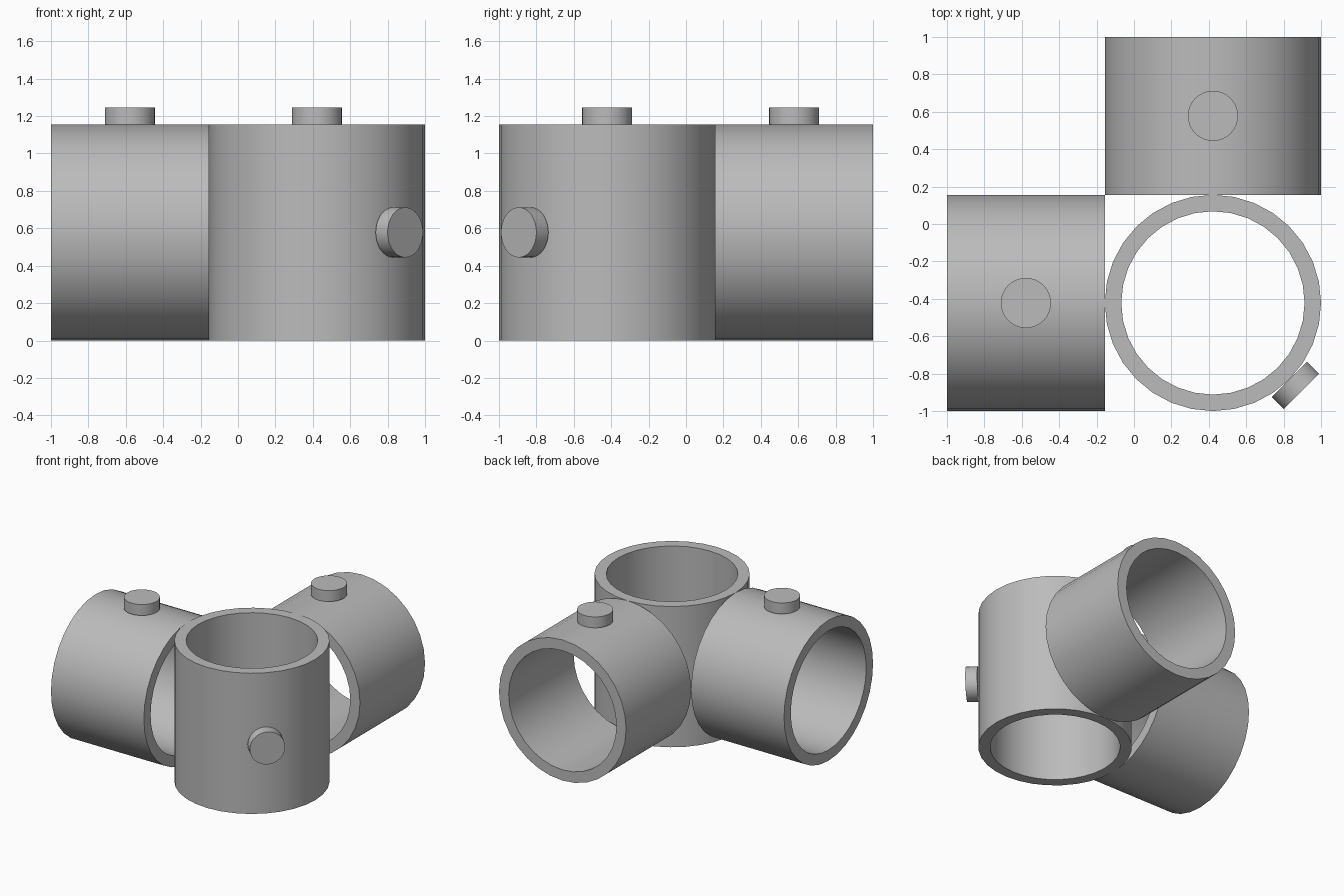
import bpy
import bmesh
from math import radians
from mathutils import Vector

if "Cube" in bpy.data.objects:
    bpy.data.objects.remove(bpy.data.objects["Cube"], do_unlink=True)

SEGMENTS = 32
R_OUT, R_IN = 0.578, 0.49      # tube wall
KNOB_R, KNOB_H = 0.134, 0.09
C = 0.422                      # tube axis offset
L = 0.844                      # horizontal tube length

grey = bpy.data.materials.new("plain grey")
grey.use_nodes = True
color = (0.5, 0.5, 0.5, 1)
grey.diffuse_color = color
grey.node_tree.nodes["Principled BSDF"].inputs["Base Color"].default_value = color


def finish(name, bm, axis, center):
    """Turn a z-aligned mesh to the axis, place it and shade it."""
    bmesh.ops.recalc_face_normals(bm, faces=bm.faces)
    turn = Vector((0, 0, 1)).rotation_difference(Vector(axis)).to_matrix()
    bmesh.ops.rotate(bm, verts=bm.verts, cent=(0, 0, 0), matrix=turn)
    mesh = bpy.data.meshes.new(name)
    bm.to_mesh(mesh)
    bm.free()
    mesh.materials.append(grey)
    obj = bpy.data.objects.new(name, mesh)
    obj.location = center
    bpy.context.collection.objects.link(obj)
    bpy.ops.object.select_all(action="DESELECT")
    obj.select_set(True)
    bpy.context.view_layer.objects.active = obj
    bpy.ops.object.shade_smooth_by_angle(angle=radians(30))


def tube(name, length, axis, center):
    """Open pipe: a rectangular wall section spun around its axis."""
    bm = bmesh.new()
    h = length / 2
    section = [bm.verts.new((r, 0, z)) for r, z in
               ((R_IN, -h), (R_OUT, -h), (R_OUT, h), (R_IN, h))]
    edges = [bm.edges.new((section[i], section[(i + 1) % 4])) for i in range(4)]
    bmesh.ops.spin(bm, geom=section + edges, cent=(0, 0, 0), axis=(0, 0, 1),
                   angle=radians(360), steps=SEGMENTS, use_merge=True)
    bmesh.ops.remove_doubles(bm, verts=bm.verts, dist=0.0001)
    finish(name, bm, axis, center)


def knob(name, axis, tube_center):
    """Short round stud standing on the outside of a tube."""
    bm = bmesh.new()
    bmesh.ops.create_cone(bm, cap_ends=True, segments=SEGMENTS,
                          radius1=KNOB_R, radius2=KNOB_R, depth=KNOB_H)
    direction = Vector(axis).normalized()
    finish(name, bm, direction,
           Vector(tube_center) + direction * (R_OUT + KNOB_H / 2))


# Each pipe with its own axis and the direction of its stud
parts = [
    ("upright", 2 * R_OUT, (0, 0, 1), (C, -C, R_OUT), (1, -1, 0)),
    ("right", L, (1, 0, 0), (L / 2 - 1, -C, R_OUT), (0, 0, 1)),
    ("back", L, (0, 1, 0), (C, 1 - L / 2, R_OUT), (0, 0, 1)),
]
for name, length, axis, center, stud in parts:
    tube(name + "_tube", length, axis, center)
    knob(name + "_knob", stud, center)
